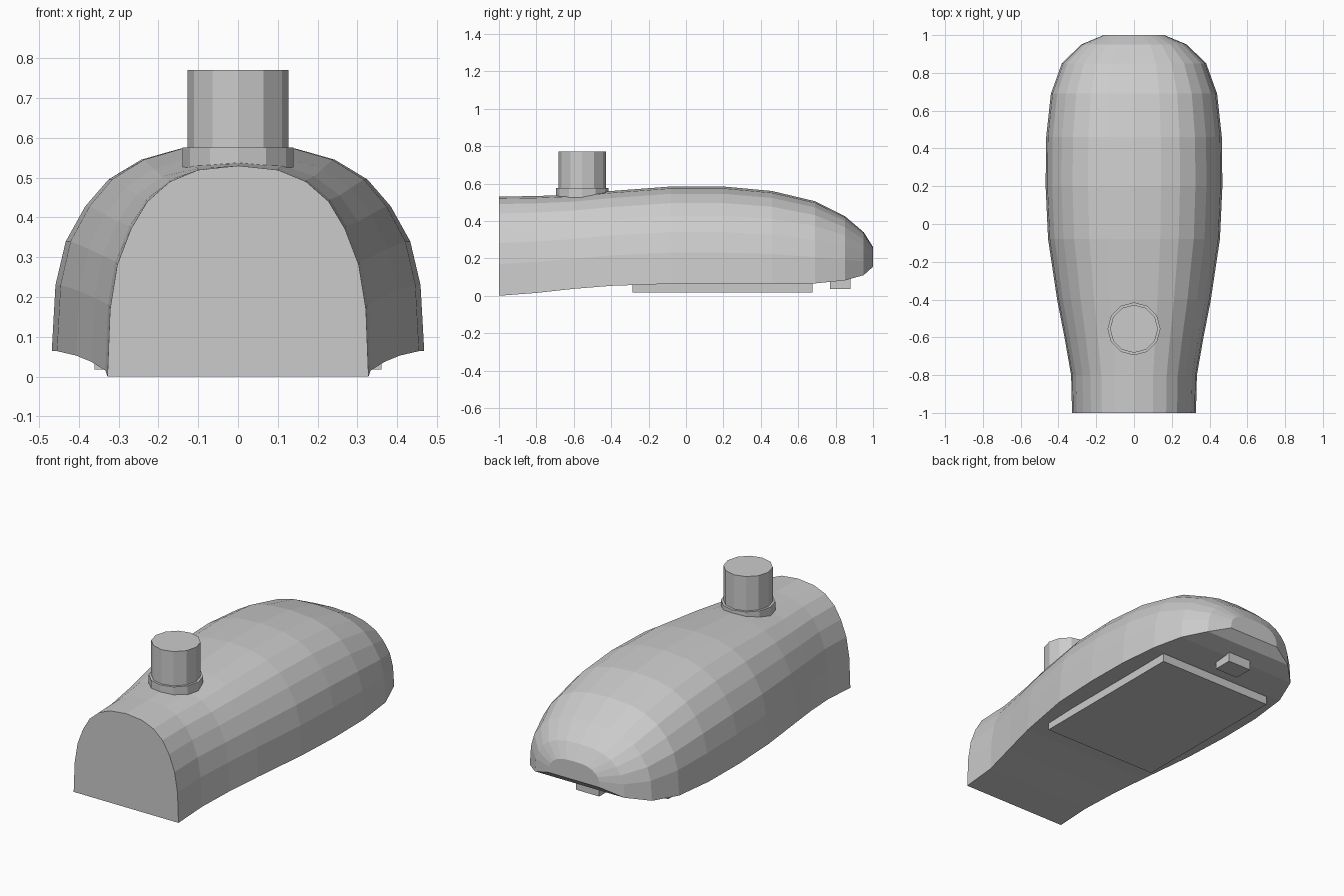
import bpy, bmesh

if "Cube" in bpy.data.objects:
    bpy.data.objects.remove(bpy.data.objects["Cube"])

grey = bpy.data.materials.new("light grey metal")
grey.diffuse_color = (0.6, 0.6, 0.6, 1)
grey.use_nodes = True
grey.node_tree.nodes["Principled BSDF"].inputs["Base Color"].default_value = grey.diffuse_color


def add_object(name, bm):
    bmesh.ops.recalc_face_normals(bm, faces=bm.faces)
    mesh = bpy.data.meshes.new(name)
    bm.to_mesh(mesh)
    bm.free()
    mesh.materials.append(grey)
    obj = bpy.data.objects.new(name, mesh)
    bpy.context.collection.objects.link(obj)
    return obj


def box(name, x0, x1, y0, y1, z0, z1):
    bm = bmesh.new()
    bmesh.ops.create_cube(bm, size=1)
    for v in bm.verts:
        v.co = ((x0 + x1) / 2 + v.co.x * (x1 - x0),
                (y0 + y1) / 2 + v.co.y * (y1 - y0),
                (z0 + z1) / 2 + v.co.z * (z1 - z0))
    return add_object(name, bm)


def cylinder(name, radius, y, z0, z1, sides=12):
    bm = bmesh.new()
    bmesh.ops.create_cone(bm, cap_ends=True, segments=sides,
                          radius1=radius, radius2=radius, depth=z1 - z0)
    bmesh.ops.translate(bm, verts=bm.verts, vec=(0, y, (z0 + z1) / 2))
    return add_object(name, bm)


# Lamp housing: one arched section (unit half-width, unit height) lofted along y
half = [(1, 0), (.98, .32), (.925, .53), (.82, .70), (.695, .83),
        (.52, .925), (.305, .98)]
arch = half + [(0, 1)] + [(-x, z) for x, z in reversed(half)]
# y, half-width, bottom z, top z
stations = [(-1.0, .328, 0, .53), (-.8, .333, .015, .533), (-.6, .368, .037, .541),
            (-.4, .407, .053, .56), (-.08, .455, .064, .584), (.2, .468, .064, .584),
            (.46, .465, .064, .56), (.69, .44, .066, .505), (.85, .382, .082, .425),
            (.95, .28, .11, .34), (1.0, .16, .155, .26)]
bm = bmesh.new()
rings = [[bm.verts.new((x * w, y, b + z * (t - b))) for x, z in arch]
         for y, w, b, t in stations]
n = len(arch)
for r0, r1 in zip(rings, rings[1:]):
    for i in range(n):
        j = (i + 1) % n
        bm.faces.new((r0[i], r0[j], r1[j], r1[i]))
bm.faces.new(rings[0])
bm.faces.new(rings[-1])
add_object("lamp_housing", bm)

# Light sensor on top: collar and cap
cylinder("sensor_collar", .14, -.555, .525, .576)
cylinder("sensor_cap", .127, -.555, .54, .77)

# Underside: lens door and latch
box("lens_door", -.36, .36, -.285, .675, .018, .075)
box("door_latch", -.073, .073, .77, .88, .035, .11)
